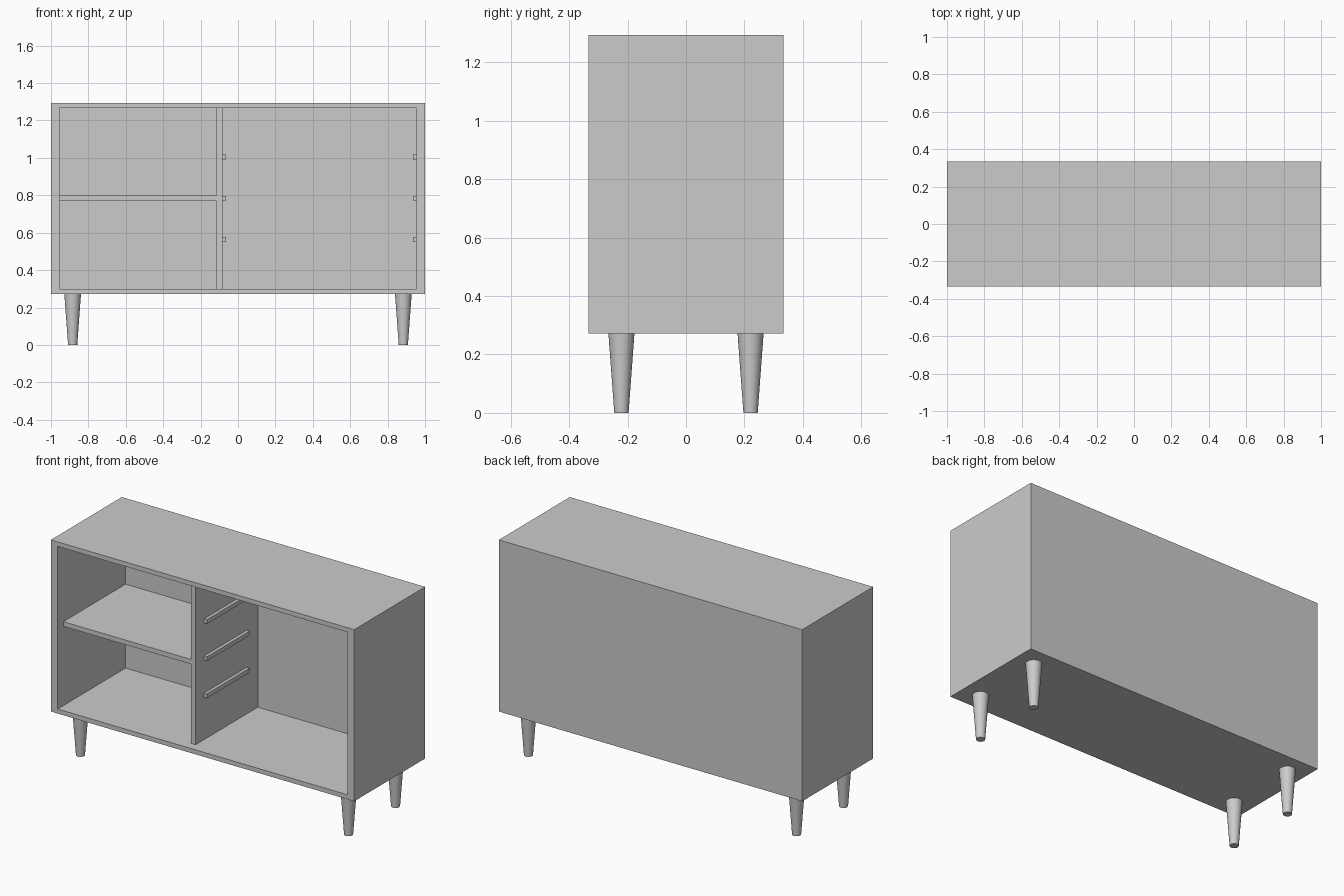
import bpy, bmesh

if "Cube" in bpy.data.objects:
    bpy.data.objects.remove(bpy.data.objects["Cube"])

W, D = 1.0, 0.334            # half width, half depth
Z0, Z1 = 0.271, 1.294        # carcass bottom and top
IX, IZ0, IZ1 = 0.955, 0.298, 1.267   # cavity limits
BACK = 0.305                 # inner face of the back panel
FRONT = -0.28                # recessed front edge of divider and shelf


def finish(bm, name):
    bmesh.ops.recalc_face_normals(bm, faces=bm.faces)
    mesh = bpy.data.meshes.new(name)
    bm.to_mesh(mesh)
    bm.free()
    obj = bpy.data.objects.new(name, mesh)
    bpy.context.collection.objects.link(obj)
    return obj


def box_bm(x0, x1, y0, y1, z0, z1):
    bm = bmesh.new()
    bmesh.ops.create_cube(bm, size=1)
    for v in bm.verts:
        v.co.x = x1 if v.co.x > 0 else x0
        v.co.y = y1 if v.co.y > 0 else y0
        v.co.z = z1 if v.co.z > 0 else z0
    return bm


def box(name, *limits):
    return finish(box_bm(*limits), name)


# Carcass: one box, front face inset and pushed in to form the open cavity
bm = box_bm(-W, W, -D, D, Z0, Z1)
bm.normal_update()
front = min(bm.faces, key=lambda f: f.calc_center_median().y)
bmesh.ops.inset_individual(bm, faces=[front], thickness=0.03)
for v in front.verts:
    v.co.x = IX if v.co.x > 0 else -IX
    v.co.z = IZ1 if v.co.z > (Z0 + Z1) / 2 else IZ0
cavity = bmesh.ops.extrude_discrete_faces(bm, faces=[front])["faces"][0]
for v in cavity.verts:
    v.co.y = BACK
finish(bm, "cabinet_carcass")

# Divider and left shelf
box("divider", -0.115, -0.083, FRONT, BACK, IZ0, IZ1)
box("left_shelf", -IX, -0.115, FRONT, BACK, 0.77, 0.798)

# Three pairs of drawer runners in the right compartment
for i, z in enumerate((0.563, 0.784, 1.005)):
    box(f"left_runner_{i + 1}", -0.083, -0.064, -0.2, 0.2, z - 0.013, z + 0.013)
    box(f"right_runner_{i + 1}", IX - 0.019, IX, -0.2, 0.2, z - 0.013, z + 0.013)

# Four tapered round legs
for sy, row in ((-1, "front"), (1, "back")):
    for sx, side in ((-1, "left"), (1, "right")):
        bpy.ops.mesh.primitive_cone_add(
            vertices=32, radius1=0.0245, radius2=0.0445, depth=Z0,
            location=(sx * 0.884, sy * 0.221, Z0 / 2))
        bpy.context.object.name = f"{row}_{side}_leg"
        bpy.ops.object.shade_smooth_by_angle()
